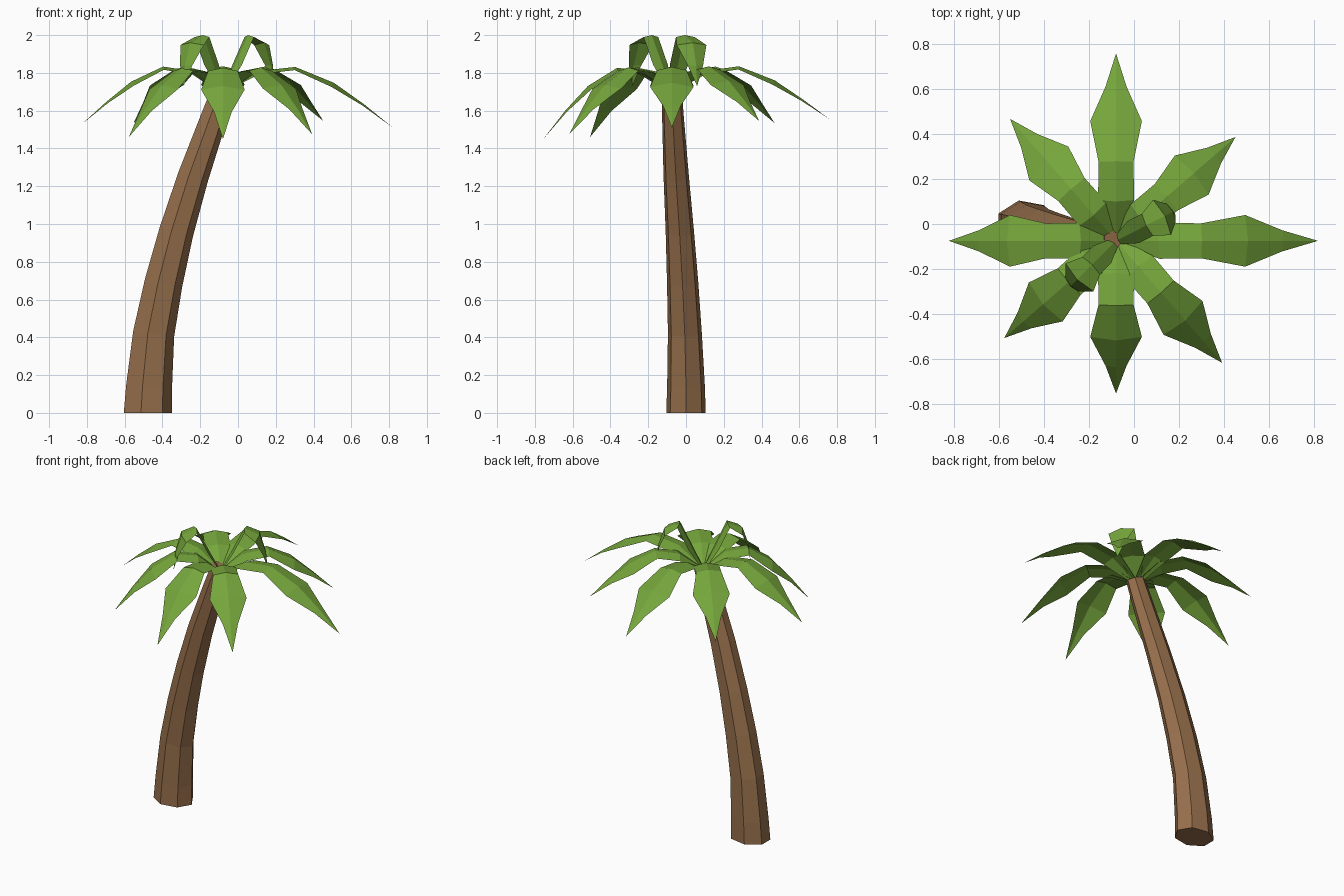
import bpy, bmesh, math
from mathutils import Vector

if "Cube" in bpy.data.objects:
    bpy.data.objects.remove(bpy.data.objects["Cube"])


def material(name, rgb):
    m = bpy.data.materials.new(name)
    m.diffuse_color = (*rgb, 1)
    m.use_nodes = True
    m.node_tree.nodes["Principled BSDF"].inputs["Base Color"].default_value = m.diffuse_color
    return m


BARK = material("bark brown", (0.30, 0.155, 0.07))
LEAF = material("leaf green", (0.18, 0.38, 0.045))
HUB = Vector((-0.08, -0.075, 1.70))


def finish(bm, name, mat, fix_normals=False):
    if fix_normals:
        bmesh.ops.recalc_face_normals(bm, faces=bm.faces)
    me = bpy.data.meshes.new(name)
    bm.to_mesh(me)
    bm.free()
    me.materials.append(mat)
    ob = bpy.data.objects.new(name, me)
    bpy.context.collection.objects.link(ob)
    return ob


# Trunk: seven-sided tapering tube swept along a leaning curve
def trunk():
    path = [(-.484, 0, 0, .134), (-.477, 0, .14, .128), (-.452, -.006, .42, .115),
            (-.399, -.018, .69, .106), (-.331, -.033, .96, .096),
            (-.242, -.052, 1.25, .086), (-.125, -.070, 1.58, .073),
            (-.075, -.075, 1.72, .066)]
    bm = bmesh.new()
    rings = []
    for i, (x, y, z, r) in enumerate(path):
        a, b = path[max(i - 1, 0)], path[min(i + 1, len(path) - 1)]
        tilt = 0 if i == 0 else math.atan2(b[0] - a[0], b[2] - a[2])
        ring = []
        for k in range(7):
            t = math.tau * k / 7
            u, v = r * math.cos(t), 0.8 * r * math.sin(t)
            ring.append(bm.verts.new((x + u * math.cos(tilt), y + v,
                                      z - u * math.sin(tilt))))
        rings.append(ring)
    for lo, hi in zip(rings, rings[1:]):
        for k in range(7):
            n = (k + 1) % 7
            bm.faces.new((lo[k], lo[n], hi[n], hi[k]))
    bm.faces.new(rings[0][::-1])
    bm.faces.new(rings[-1])
    finish(bm, "trunk", BARK, True)


# Frond: folded sheet with a raised midrib; profile holds (distance, height, half width)
def frond(name, angle, profile, ridge):
    a = math.radians(angle)
    out = Vector((math.cos(a), math.sin(a), 0))
    side = Vector((-out.y, out.x, 0))
    up = Vector((0, 0, 1))
    bm = bmesh.new()
    rows = []
    for i, (d, h, w) in enumerate(profile):
        mid = HUB + out * d + up * h
        if w == 0:
            rows.append([bm.verts.new(mid)])
            continue
        p, q = profile[max(i - 1, 0)], profile[min(i + 1, len(profile) - 1)]
        n = (up * (q[0] - p[0]) - out * (q[1] - p[1])).normalized()
        low = mid - n * ridge * w
        rows.append([bm.verts.new(low + side * w), bm.verts.new(mid),
                     bm.verts.new(low - side * w)])
    for r, s in zip(rows, rows[1:]):
        for k in (0, 1):
            if len(s) == 3:
                bm.faces.new((r[k], r[k + 1], s[k + 1], s[k]))
            else:
                bm.faces.new((r[k], r[k + 1], s[0]))
    for f in bm.faces:
        f.normal_update()
    # make every face look to the upper side
    bmesh.ops.recalc_face_normals(bm, faces=bm.faces)
    if sum(f.normal.z * f.calc_area() for f in bm.faces) < 0:
        bmesh.ops.reverse_faces(bm, faces=bm.faces)
    finish(bm, name, LEAF)


trunk()

# Eight drooping fronds: (direction, reach, tip height)
SHAPE = [(0, 0, .02), (.21, .11, .08), (.425, .135, .078), (.653, .06, .115),
         (.83, -.04, .047), (1, -.145, 0)]
FRONDS = [(0, .90, 1.51), (41, .705, 1.545), (90, .835, 1.555), (131, .72, 1.535),
          (180, .745, 1.53), (221, .66, 1.46), (270, .68, 1.45), (311, .72, 1.475)]
for i, (ang, reach, tip) in enumerate(FRONDS):
    prof = [(f * reach, h + (tip - 1.555) * f ** 3, w) for f, h, w in SHAPE]
    frond(f"drooping_frond_{i + 1}", ang, prof, 0.22)

# Two short upright fronds that curl over at the top
CURL = [(0, 0, .02), (.075, .15, .055), (.15, .30, .055), (.245, .26, .088),
        (.285, .14, .045), (.295, .03, 0)]
for i, ang in enumerate((27, 225)):
    frond(f"upright_frond_{i + 1}", ang, CURL, 0.22)
